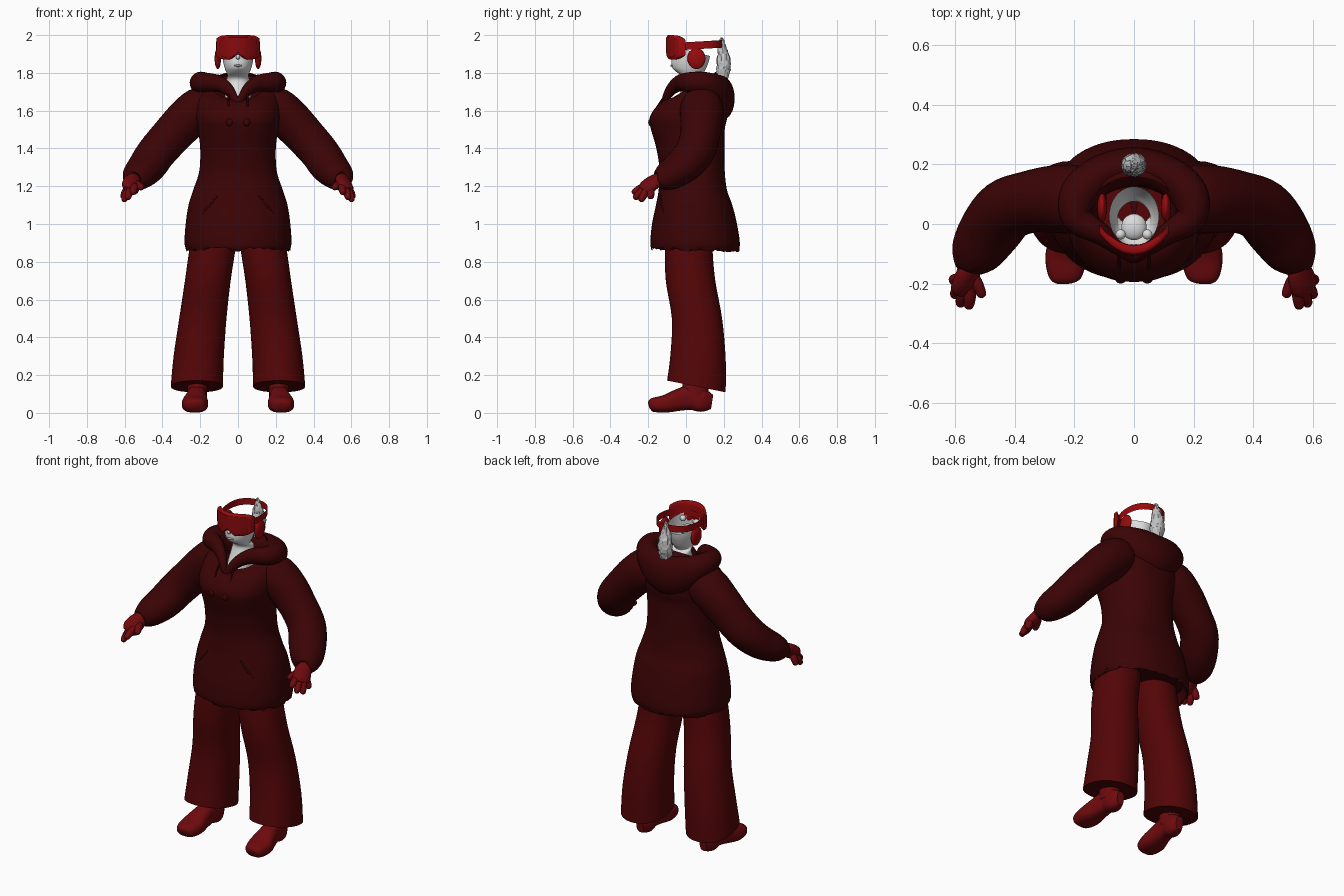
import bpy, bmesh, math, random
from mathutils import Vector

random.seed(4)
cube = bpy.data.objects.get("Cube")
if cube:
    bpy.data.objects.remove(cube)


def material(name, r, g, b):
    m = bpy.data.materials.new(name)
    m.use_nodes = True
    m.diffuse_color = (r, g, b, 1)
    bsdf = next(n for n in m.node_tree.nodes if n.type == 'BSDF_PRINCIPLED')
    bsdf.inputs["Base Color"].default_value = (r, g, b, 1)
    return m


HOODIE = material("dark maroon", .043, .001, .0015)
PANTS = material("deep red", .087, .0015, .002)
GLOVES = material("mid red", .155, .003, .004)
VISOR = material("bright red", .31, .003, .004)
LENS = material("lens red", .25, .003, .004)
SKIN = material("pale grey", .72, .72, .72)
HAIR = material("hair grey", .55, .55, .55)
LIPS = material("lip grey", .45, .45, .45)
smooth_objects = []


def spline(keys, steps, closed=False):
    """Smooth curve through tuples of any length."""
    p = [Vector(k) for k in keys]
    n = len(p)
    pick = (lambda i: p[i % n]) if closed else (lambda i: p[min(max(i, 0), n - 1)])
    out = []
    for i in range(n if closed else n - 1):
        a, b, c, d = (pick(i + k) for k in (-1, 0, 1, 2))
        for s in range(steps):
            t = s / steps
            out.append(b + (c - a) * (t / 2) + (a * 2 - b * 5 + c * 4 - d) * (t * t / 2)
                       + (b * 3 - a - c * 3 + d) * (t ** 3 / 2))
    return out if closed else out + [p[-1]]


def outline(count, power=2):
    """Unit superellipse."""
    f = lambda v: math.copysign(abs(v) ** (2 / power), v)
    turn = 2 * math.pi / count
    return [(f(math.cos(i * turn)), f(math.sin(i * turn))) for i in range(count)]


def loft(name, rings, mat, start=True, end=True, closed=False, edit=None, smooth=True):
    """Skin a list of rings, with optional caps."""
    bm = bmesh.new()
    rows = [[bm.verts.new(v) for v in r] for r in rings]
    n = len(rows[0])
    for a, b in zip(rows, rows[1:] + (rows[:1] if closed else [])):
        for i in range(n):
            j = (i + 1) % n
            bm.faces.new((a[i], a[j], b[j], b[i]))
    if not closed:
        if start:
            bm.faces.new(rows[0][::-1])
        if end:
            bm.faces.new(rows[-1])
    bmesh.ops.recalc_face_normals(bm, faces=bm.faces)
    if edit:
        edit(bm)
    mesh = bpy.data.meshes.new(name)
    bm.to_mesh(mesh)
    bm.free()
    mesh.materials.append(mat)
    ob = bpy.data.objects.new(name, mesh)
    bpy.context.collection.objects.link(ob)
    if smooth:
        smooth_objects.append(ob)


def stack(name, keys, mat, power=2, count=40, steps=4, **kw):
    """Level rings: centre x, centre y, z, half width, half depth, tilt."""
    rings = [[(cx + rx * u, cy + ry * v, z + tilt * ry * v) for u, v in outline(count, power)]
             for cx, cy, z, rx, ry, tilt in spline(keys, steps)]
    loft(name, rings, mat, **kw)


def tube(name, keys, mat, up=(0, 0, 1), power=2, count=20, steps=4, closed=False, **kw):
    """Rings across a path: x, y, z, side radius, up radius."""
    pts = spline(keys, steps, closed)
    n, rings = len(pts), []
    for i, p in enumerate(pts):
        a, b = (pts[i - 1], pts[(i + 1) % n]) if closed else (pts[max(i - 1, 0)], pts[min(i + 1, n - 1)])
        t = (Vector(b[:3]) - Vector(a[:3])).normalized()
        side = t.cross(Vector(up)).normalized()
        top = side.cross(t)
        rings.append([Vector(p[:3]) + side * p[3] * u + top * p[4] * v for u, v in outline(count, power)])
    loft(name, rings, mat, closed=closed, **kw)


def ball(name, centre, size, mat):
    keys = [(centre[0], centre[1], centre[2] + size[2] * math.sin(a), size[0] * math.cos(a),
             size[1] * math.cos(a), 0) for a in [math.radians(d) for d in range(-88, 89, 16)]]
    stack(name, keys, mat, count=20, steps=1)


# hoodie body, with a ragged hem that hangs lower at the back
def ragged_hem(bm):
    for v in bm.verts:
        if v.co.z < .874:
            v.co.z += random.uniform(-.014, .008)


stack("hoodie_body", [
    (0, .05, .92, .25, .205, 0), (0, .048, .868, .27, .228, -.02), (0, .048, .90, .283, .237, 0),
    (0, .045, 1.0, .277, .225, 0), (0, .043, 1.1, .262, .202, 0), (0, .036, 1.18, .237, .181, 0),
    (0, .033, 1.28, .205, .172, 0), (0, .023, 1.4, .2, .18, 0), (0, .01, 1.5, .212, .195, 0),
    (0, .012, 1.56, .222, .205, 0), (0, .03, 1.63, .22, .188, .05), (0, .045, 1.695, .2, .158, .25),
    (0, .04, 1.735, .14, .118, .6)],
    HOODIE, power=2.2, count=64, steps=5, end=False, edit=ragged_hem)

# lowered hood: a thick collar loop
half = [(.05, -.08, 1.71, .026, .032), (.11, -.035, 1.745, .036, .044), (.19, .02, 1.75, .052, .054),
        (.185, .1, 1.74, .064, .066), (.11, .165, 1.695, .066, .1)]
mirrored = [(-k[0],) + k[1:] for k in reversed(half)]
tube("hood", [(0, -.115, 1.65, .015, .02)] + half + [(0, .192, 1.665, .066, .115)] + mirrored,
     HOODIE, steps=6, closed=True)

# head, neck and upper chest: a shell open at the crown
stack("head", [
    (0, .035, 1.6, .07, .08, 0), (0, .025, 1.66, .07, .08, .2), (0, .04, 1.72, .064, .058, 0),
    (0, .05, 1.765, .06, .054, -.1), (0, .012, 1.79, .056, .064, -.25), (0, .013, 1.815, .067, .084, -.12),
    (0, .02, 1.85, .077, .097, 0), (0, .025, 1.88, .082, .1, 0), (0, .026, 1.915, .084, .1, -.25)],
    SKIN, start=False, end=False)
ball("lips", (0, -.075, 1.838), (.022, .008, .006), LIPS)
ball("nose", (0, -.082, 1.885), (.012, .016, .014), SKIN)
ball("inner_mouth", (0, -.01, 1.865), (.043, .045, .025), SKIN)

# goggles: curved frame with a lens plate
def visor(name, mat, width, height, depth, offset, notch):
    rings = []
    for i in range(33):
        t = i / 16 - 1
        h = height * (1 - .28 * abs(t) ** 6)
        y0 = -.087 + .068 * (t * width / .115) ** 2 + offset
        lift = notch * math.exp(-(t / .22) ** 2)
        rings.append([(t * width, y0 + depth * u, 1.935 + h * v + (lift if v < 0 else 0))
                      for u, v in outline(24, 5)])
    loft(name, rings, mat)


visor("goggle_frame", VISOR, .115, .065, .017, 0, .028)
visor("goggle_lens", LENS, .1, .054, .003, -.016, .026)

# thin strap around the back of the head
strap_shape = [(.116 * u, .065 + .127 * v) for u, v in outline(48, 2.3)]
loft("goggle_strap", [[(x, y, z + y * .06) for x, y in strap_shape] for z in (1.922, 1.962)],
     VISOR, start=False, end=False)

# tied-back hair
def ruffle(bm):
    for v in bm.verts:
        v.co += Vector([random.uniform(-.004, .004) for _ in range(3)])


tube("ponytail", [(0, .188, 1.985, .006, .006), (0, .192, 1.93, .024, .022), (0, .2, 1.85, .041, .038),
                  (0, .19, 1.78, .034, .032), (0, .172, 1.73, .01, .01)],
     HAIR, up=(0, 1, 0), count=18, steps=5, edit=ruffle, smooth=False)

for s, tag in ((1, "left"), (-1, "right")):
    def flip(keys):
        return [(k[0] * s,) + tuple(k[1:]) for k in keys]

    # head details
    ball(tag + "_eye", (.045 * s, -.035, 1.91), (.017, .017, .017), SKIN)
    ball(tag + "_ear_pad", (.107 * s, .055, 1.876), (.017, .048, .056), VISOR)

    # drawstring with knob
    tube(tag + "_drawstring", flip([(.05, -.105, 1.69, .005, .005), (.05, -.155, 1.615, .005, .005),
                                    (.045, -.185, 1.545, .005, .005)]), HOODIE, up=(0, 1, 0), count=8)
    ball(tag + "_drawstring_knob", (.045 * s, -.186, 1.538), (.018, .014, .021), HOODIE)

    # pocket opening seam
    tube(tag + "_pocket_seam", flip([(.11, -.133, 1.15, .004, .004), (.15, -.128, 1.1, .006, .006),
                                     (.19, -.114, 1.05, .004, .004)]), HOODIE, up=(0, 1, 0), count=8)

    # sleeve
    tube(tag + "_sleeve", flip([
        (.13, .075, 1.645, .09, .09), (.2, .083, 1.61, .115, .115), (.28, .083, 1.545, .112, .112),
        (.36, .072, 1.46, .104, .106), (.43, .045, 1.38, .106, .102), (.482, -.02, 1.305, .104, .094),
        (.53, -.095, 1.255, .088, .078), (.555, -.14, 1.235, .056, .054), (.558, -.15, 1.232, .03, .03)]),
        HOODIE, count=32)

    # gloved hand
    tube(tag + "_palm", flip([(.55, -.13, 1.24, .034, .034), (.558, -.17, 1.222, .048, .031),
                              (.572, -.21, 1.192, .05, .03), (.58, -.23, 1.176, .032, .019)]),
         GLOVES, up=(.6, -.3, .7))
    fingers = {"index": ((.548, -.225, 1.2), (.556, -.283, 1.162)),
               "middle": ((.57, -.222, 1.187), (.585, -.274, 1.133)),
               "ring": ((.585, -.208, 1.182), (.605, -.242, 1.12)),
               "little": ((.59, -.185, 1.186), (.61, -.188, 1.134)),
               "thumb": ((.538, -.175, 1.215), (.507, -.245, 1.19))}
    for finger, (a, b) in fingers.items():
        a, b = Vector(a), Vector(b)
        profile = [(-.15, .015), (.3, .02), (.75, .018), (.95, .013), (1.02, .004)]
        tube(tag + "_" + finger + "_finger", flip([tuple(a.lerp(b, t)) + (r, r) for t, r in profile]),
             GLOVES, up=(1, 0, .2), count=12, steps=3)

    # flared trouser leg
    stack(tag + "_trouser_leg", flip([
        (.218, .055, .14, .138, .155, -.2), (.208, .064, .3, .133, .146, -.08),
        (.186, .058, .5, .125, .133, 0), (.16, .024, .7, .121, .131, 0),
        (.135, .015, .87, .122, .125, 0), (.122, .02, .97, .118, .12, 0)]), PANTS, power=2.2)

    # shoe with a raised arch, and ankle
    tube(tag + "_shoe", flip([
        (.232, -.196, .038, .03, .018), (.232, -.178, .042, .055, .036), (.228, -.11, .048, .07, .047),
        (.222, -.04, .068, .057, .058), (.216, .03, .082, .047, .066), (.213, .09, .066, .049, .062),
        (.212, .138, .058, .024, .038)]), GLOVES, power=2.6, count=24)
    stack(tag + "_ankle", flip([(.216, .045, .08, .05, .07, 0), (.216, .05, .14, .052, .07, 0),
                                (.214, .055, .24, .048, .055, 0)]), GLOVES, count=24)

# smooth shading with sharp rims kept
bpy.ops.object.select_all(action='DESELECT')
for ob in smooth_objects:
    ob.select_set(True)
bpy.context.view_layer.objects.active = smooth_objects[0]
bpy.ops.object.shade_smooth_by_angle(angle=math.radians(45))
